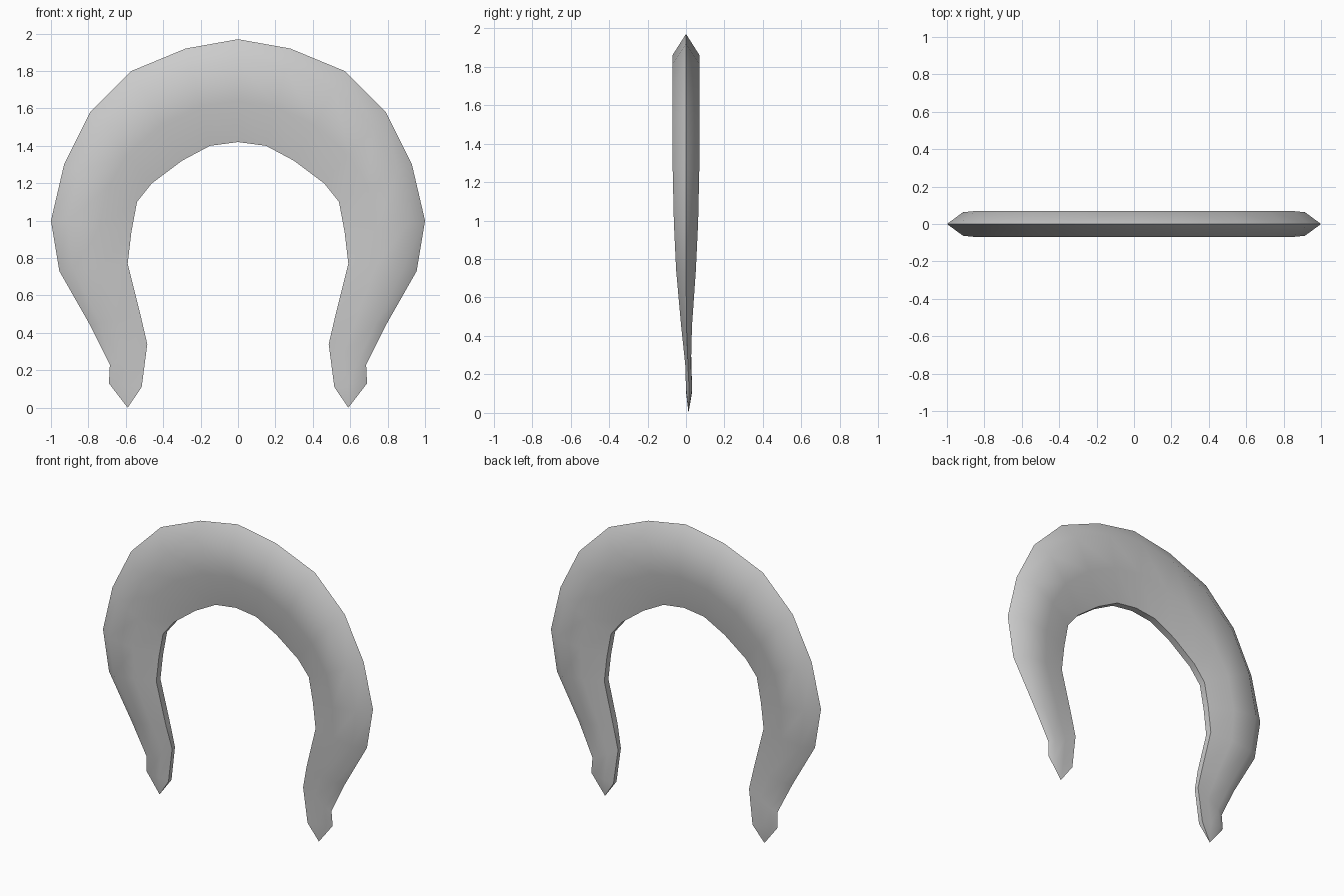
import bpy, bmesh, math

if "Cube" in bpy.data.objects:
    bpy.data.objects.remove(bpy.data.objects["Cube"])

# half outline stations, crown to tip: outer x, z, inner x, z, half thickness, centre y
STATIONS = [
    (0.00, 1.97, 0.00, 1.42, 0.070, 0.0),
    (0.28, 1.92, 0.15, 1.40, 0.070, 0.0),
    (0.57, 1.80, 0.30, 1.32, 0.070, 0.0),
    (0.79, 1.58, 0.46, 1.20, 0.070, 0.0),
    (0.93, 1.30, 0.54, 1.10, 0.069, 0.0),
    (1.00, 1.00, 0.57, 0.94, 0.063, 0.0),
    (0.955, 0.73, 0.59, 0.77, 0.051, 0.0),
    (0.79, 0.44, 0.52, 0.49, 0.028, 0.003),
    (0.685, 0.23, 0.485, 0.34, 0.015, 0.011),
    (0.69, 0.13, 0.515, 0.11, 0.016, 0.016),
    (0.59, 0.00, 0.59, 0.00, 0.000, 0.013),
]


def ring(bm, station, side):
    # cross-section: sharp outer ridge, bevel, broad face, thin inner edge
    ox, oz, ix, iz, h, cy = station
    inner = min(0.022, h)
    half = [(0.2, h), (0.6, h * 0.9), (1.0, inner)]
    section = [(0.0, 0.0)] + [(t, -d) for t, d in half] + [(t, d) for t, d in reversed(half)]
    return [bm.verts.new((side * (ox + (ix - ox) * t), cy + y, oz + (iz - oz) * t))
            for t, y in section]


# curved arch body, swept from one tip to the other
bm = bmesh.new()
rings = [ring(bm, s, -1) for s in reversed(STATIONS)]
rings += [ring(bm, s, 1) for s in STATIONS[1:]]
for a, b in zip(rings, rings[1:]):
    n = len(a)
    for i in range(n):
        j = (i + 1) % n
        bm.faces.new((a[i], a[j], b[j], b[i]))
bmesh.ops.remove_doubles(bm, verts=bm.verts[:], dist=0.0005)
bmesh.ops.recalc_face_normals(bm, faces=bm.faces[:])

mesh = bpy.data.meshes.new("curved_arch")
bm.to_mesh(mesh)
bm.free()
arch = bpy.data.objects.new("curved_arch", mesh)
bpy.context.collection.objects.link(arch)

# smooth faces with crisp outer and inner edges
mesh.shade_smooth()
mesh.set_sharp_from_angle(angle=math.radians(55))
